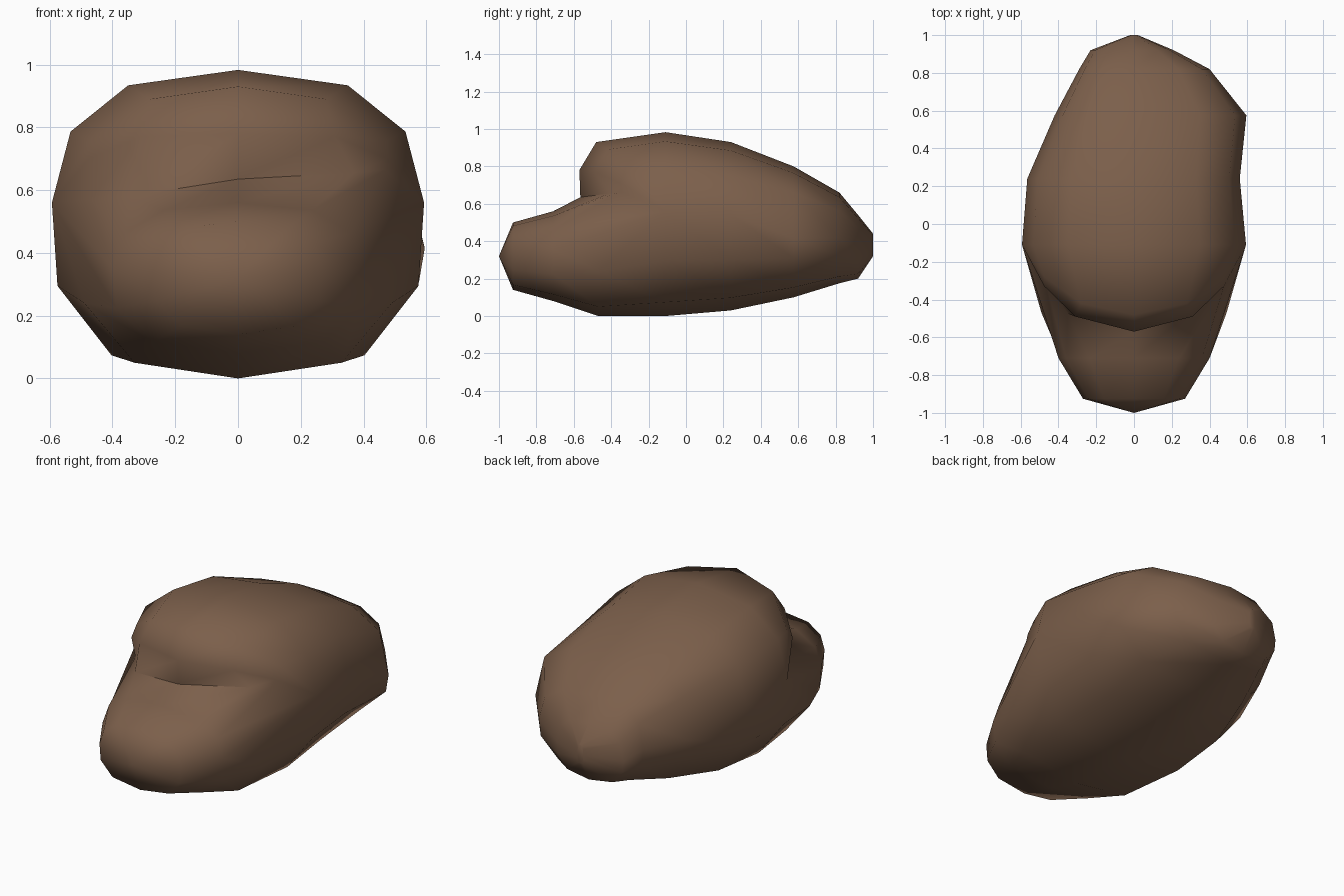
import bpy, bmesh, math

if "Cube" in bpy.data.objects:
    bpy.data.objects.remove(bpy.data.objects["Cube"])

# Half cross-section, top to bottom, in fractions of half width and height
PX = [0, .59, .90, 1, .97, .68, 0]
PZ = [1, .95, .80, .57, .30, .075, 0]


def close_ring(right, left):
    """Twelve points: down the right side, up the left side."""
    return right + left[5:0:-1]


def ring(y, wl, wr, z0, z1, side=.57):
    zs = [side if i == 3 else f for i, f in enumerate(PZ)]
    half = lambda w: [(w * PX[i], y, z0 + (z1 - z0) * zs[i]) for i in range(7)]
    return close_ring(half(wr), half(-wl))


def mirror(pts):
    return [(-x, y, z) for x, y, z in pts]


# Shared cheek corner and the jaw below it
corner = (.593, -.11, .56)
jaw = [(.49, -.47, .24), (.33, -.47, .05), (0, -.47, 0)]

# Lip where muzzle meets brow (uneven left and right)
lip_r = [(0, -.565, .635), (.37, -.41, .655), (.47, -.35, .665), corner] + jaw
lip_l = mirror([(0, -.565, .635), (.35, -.475, .58), (.47, -.30, .57), corner] + jaw)
# Overhanging brow
brow_a = [(0, -.57, .78), (.31, -.49, .77), (.475, -.33, .70), corner] + jaw
brow_b = [(0, -.48, .93), (.28, -.42, .89), (.475, -.28, .76), corner] + jaw

rings = [
    ring(-.925, .27, .27, .14, .50),
    ring(-.71, .40, .40, .08, .56),
    close_ring(lip_r, lip_l),
    close_ring(brow_a, mirror(brow_a)),
    close_ring(brow_b, mirror(brow_b)),
    ring(-.11, .593, .593, 0, .983),
    ring(.24, .565, .56, .03, .93),
    ring(.575, .42, .595, .10, .80, .45),
    ring(.82, .29, .40, .175, .66, .5),
    ring(.92, .23, .21, .20, .54, .5),
    ring(1.0, .02, .02, .32, .44, .5),
]

# Head: loft the rings and close both ends
bm = bmesh.new()
loops = [[bm.verts.new(p) for p in r] for r in rings]
for a, b in zip(loops, loops[1:]):
    for i in range(12):
        j = (i + 1) % 12
        bm.faces.new((a[i], a[j], b[j], b[i]))
tip = bm.verts.new((0, -1, .32))
for i in range(12):
    bm.faces.new((loops[0][i], tip, loops[0][(i + 1) % 12]))
bm.faces.new(loops[-1])
bmesh.ops.remove_doubles(bm, verts=bm.verts[:], dist=.001)
bmesh.ops.recalc_face_normals(bm, faces=bm.faces[:])

mesh = bpy.data.meshes.new("head_lump")
bm.to_mesh(mesh)
bm.free()
obj = bpy.data.objects.new("head_lump", mesh)
bpy.context.collection.objects.link(obj)

mat = bpy.data.materials.new("brown")
mat.diffuse_color = (.2, .115, .07, 1)
mat.use_nodes = True
mat.node_tree.nodes["Principled BSDF"].inputs["Base Color"].default_value = mat.diffuse_color
mesh.materials.append(mat)

# Smooth shading, sharp under the brow
bpy.context.view_layer.objects.active = obj
obj.select_set(True)
bpy.ops.object.shade_smooth_by_angle(angle=math.radians(60))
